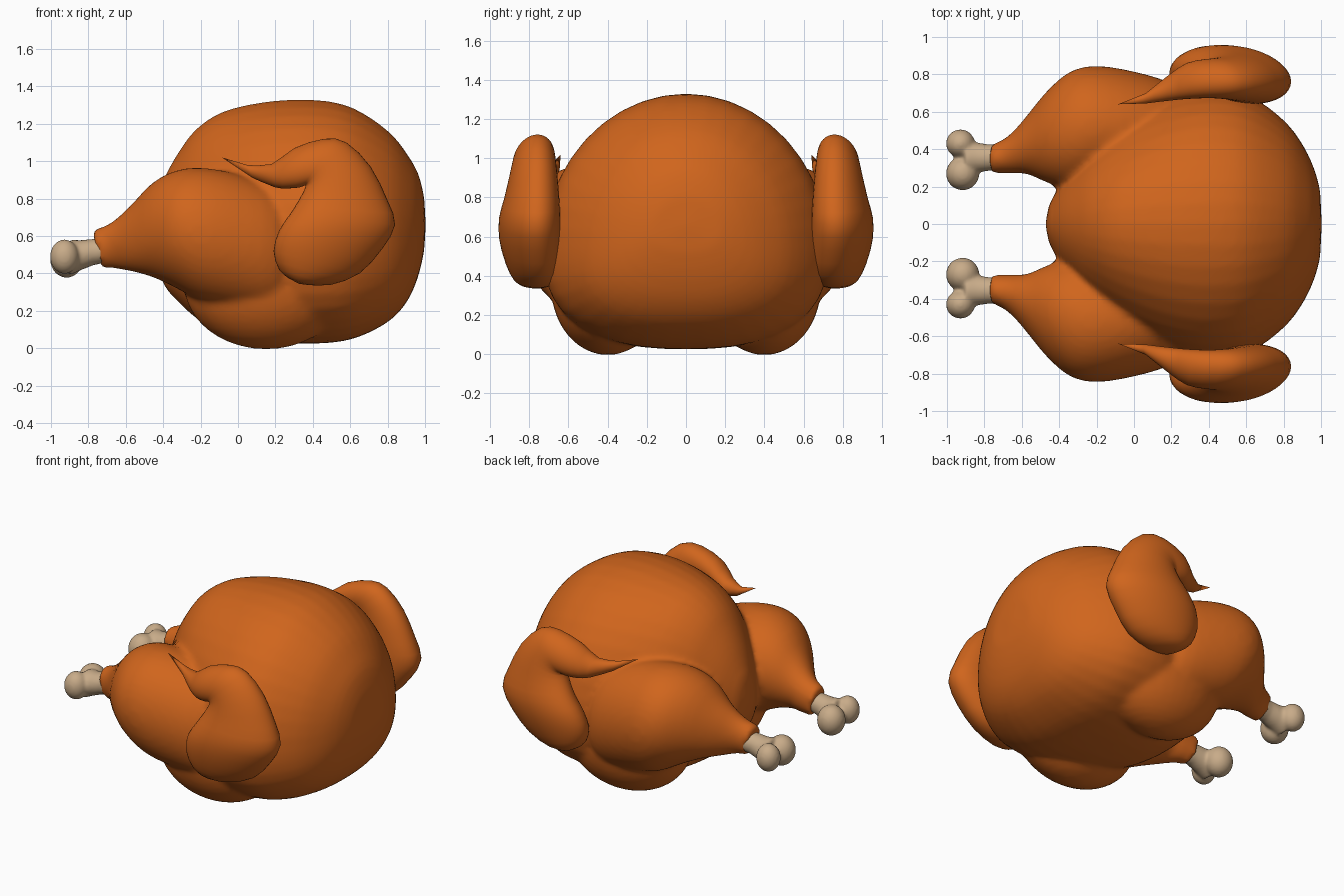
import bpy, bmesh, math
from mathutils import Vector, Matrix

if "Cube" in bpy.data.objects:
    bpy.data.objects.remove(bpy.data.objects["Cube"])


def material(name, col):
    m = bpy.data.materials.new(name)
    m.diffuse_color = (*col, 1)
    m.use_nodes = True
    m.node_tree.nodes["Principled BSDF"].inputs["Base Color"].default_value = m.diffuse_color
    return m


SKIN = material("roasted skin", (0.63, 0.13, 0.012))
BONE = material("bone", (0.58, 0.41, 0.25))
SEG = 40
ANGLES = [2 * math.pi * i / SEG for i in range(SEG)]


def refine(table, n=3):
    """Catmull-Rom rows between the given section rows."""
    out = []
    for i in range(len(table) - 1):
        p0, p1, p2 = table[max(i - 1, 0)], table[i], table[i + 1]
        p3 = table[min(i + 2, len(table) - 1)]
        for k in range(n):
            t = k / n
            out.append(tuple(0.5 * (2 * b + (c - a) * t + (2 * a - 5 * b + 4 * c - d) * t * t
                                    + (3 * b - a - 3 * c + d) * t ** 3)
                             for a, b, c, d in zip(p0, p1, p2, p3)))
    return out + [table[-1]]


def loft(bm, rings, start, end):
    """Skin a list of rings and close both ends with a fan."""
    vr = [[bm.verts.new(p) for p in r] for r in rings]
    for a, b in zip(vr, vr[1:]):
        for i in range(len(a)):
            j = (i + 1) % len(a)
            bm.faces.new((a[i], a[j], b[j], b[i]))
    for r, tip in ((vr[0], start), (vr[-1], end)):
        c = bm.verts.new(tip)
        for i in range(len(r)):
            bm.faces.new((r[i], r[(i + 1) % len(r)], c))


def ellipsoid(bm, c, r):
    m = Matrix.Translation(c) @ Matrix.Diagonal((*r, 1))
    bmesh.ops.create_uvsphere(bm, u_segments=32, v_segments=20, radius=1, matrix=m)


def finish(bm, name, mat, voxel=0, smooth=0):
    bmesh.ops.recalc_face_normals(bm, faces=bm.faces)
    me = bpy.data.meshes.new(name)
    bm.to_mesh(me)
    bm.free()
    for p in me.polygons:
        p.use_smooth = True
    me.materials.append(mat)
    ob = bpy.data.objects.new(name, me)
    bpy.context.collection.objects.link(ob)
    if voxel:
        r = ob.modifiers.new("blend", 'REMESH')
        r.mode = 'VOXEL'
        r.voxel_size = voxel
        r.use_smooth_shade = True
        s = ob.modifiers.new("soften", 'SMOOTH')
        s.factor = 0.5
        s.iterations = smooth
    return ob


# body section: round dome above, squarer and flatter below
def body_ring(x, hw, z0, z1):
    zc = z0 + 0.385 * (z1 - z0)
    pts = []
    for a in ANGLES:
        c, s = math.cos(a), math.sin(a)
        k = 2 if s >= 0 else 2.5
        n = (abs(c) ** k + abs(s) ** k) ** (-1 / k)
        h = z1 - zc if s >= 0 else zc - z0
        pts.append((x, hw * c * n, zc + h * s * n))
    return pts


# body: x, half width, bottom, top
BODY = [(-0.455, 0.10, 0.48, 0.76), (-0.39, 0.22, 0.33, 0.92), (-0.31, 0.32, 0.24, 1.06),
        (-0.22, 0.42, 0.16, 1.175), (-0.08, 0.54, 0.08, 1.265), (0.13, 0.66, 0.035, 1.315),
        (0.35, 0.725, 0.025, 1.33), (0.54, 0.715, 0.035, 1.31), (0.68, 0.65, 0.075, 1.25),
        (0.82, 0.535, 0.155, 1.145), (0.91, 0.41, 0.26, 1.03), (0.965, 0.29, 0.39, 0.93),
        (0.995, 0.18, 0.52, 0.81)]
# legs: x, y centre, z centre, y radius, z radius, slant
LEG = [(-0.755, 0.35, 0.53, 0.08, 0.105, 0.25), (-0.70, 0.36, 0.54, 0.09, 0.11, 0.2),
       (-0.64, 0.385, 0.555, 0.115, 0.135, 0.1), (-0.57, 0.425, 0.59, 0.158, 0.178, 0),
       (-0.46, 0.468, 0.632, 0.248, 0.25, 0), (-0.34, 0.50, 0.637, 0.315, 0.31, 0),
       (-0.2, 0.52, 0.61, 0.325, 0.355, 0), (0.0, 0.51, 0.57, 0.305, 0.36, 0),
       (0.2, 0.5, 0.52, 0.25, 0.32, 0), (0.35, 0.48, 0.48, 0.14, 0.2, 0)]

bm = bmesh.new()
loft(bm, [body_ring(*r) for r in refine(BODY)], (-0.475, 0, 0.61), (1.004, 0, 0.66))
for s in (1, -1):
    rings = [[(x - t * rz * math.sin(a), s * (yc + ry * math.cos(a)), zc + rz * math.sin(a))
              for a in ANGLES] for x, yc, zc, ry, rz, t in refine(LEG)]
    loft(bm, rings, (-0.755, s * 0.35, 0.53), (0.42, s * 0.46, 0.46))
    # rounded lobes under the thighs, on which the model rests
    ellipsoid(bm, (0.15, s * 0.40, 0.345), (0.44, 0.29, 0.35))
finish(bm, "roast_body_and_legs", SKIN, 0.02, 6)

# wings: inner edge x,z / outer edge x,z / y range, from lower lobe over elbow to tip
WING = [(.27, .375, .38, .338, .71, .84), (.22, .42, .50, .34, .67, .88),
        (.19, .52, .65, .40, .64, .92), (.22, .63, .77, .53, .64, .95),
        (.28, .72, .84, .66, .645, .95), (.33, .80, .80, .79, .65, .925),
        (.36, .86, .71, .97, .66, .90), (.355, .87, .58, 1.10, .67, .885),
        (.33, .86, .46, 1.12, .675, .88), (.27, .855, .30, 1.07, .67, .86),
        (.20, .86, .18, .985, .66, .80), (.08, .91, .05, .98, .645, .70)]
for s, side in ((1, "left"), (-1, "right")):
    bm = bmesh.new()
    rings = []
    for xi, zi, xo, zo, y0, y1 in refine(WING, 2):
        mid = Vector(((xi + xo) / 2, s * (y0 + y1) / 2, (zi + zo) / 2))
        u = Vector(((xo - xi) / 2, 0, (zo - zi) / 2))
        u.y = -s * 0.13 * u.length  # outer edge leans toward the body
        v = Vector((0, (y1 - y0) / 2, 0))
        rings.append([mid + u * math.cos(a) + v * math.sin(a) for a in ANGLES])
    loft(bm, rings, (.325, s * 0.775, .345), (-0.085, s * 0.64, 1.02))
    finish(bm, side + "_wing", SKIN)

    # leg bone: shaft widening into two knobs
    bm = bmesh.new()
    shaft = [(-0.90, .355, .485, .095), (-0.84, .355, .498, .08),
             (-0.77, .355, .515, .07), (-0.62, .375, .545, .07)]
    loft(bm, [[(x, s * (y + r * math.cos(a)), z + r * math.sin(a)) for a in ANGLES]
              for x, y, z, r in shaft], (-0.93, s * .355, .485), (-0.60, s * .375, .55))
    ellipsoid(bm, (-0.928, s * .43, .49), (.077, .076, .092))
    ellipsoid(bm, (-0.916, s * .27, .477), (.089, .09, .1))
    finish(bm, side + "_leg_bone", BONE, 0.01, 8)
